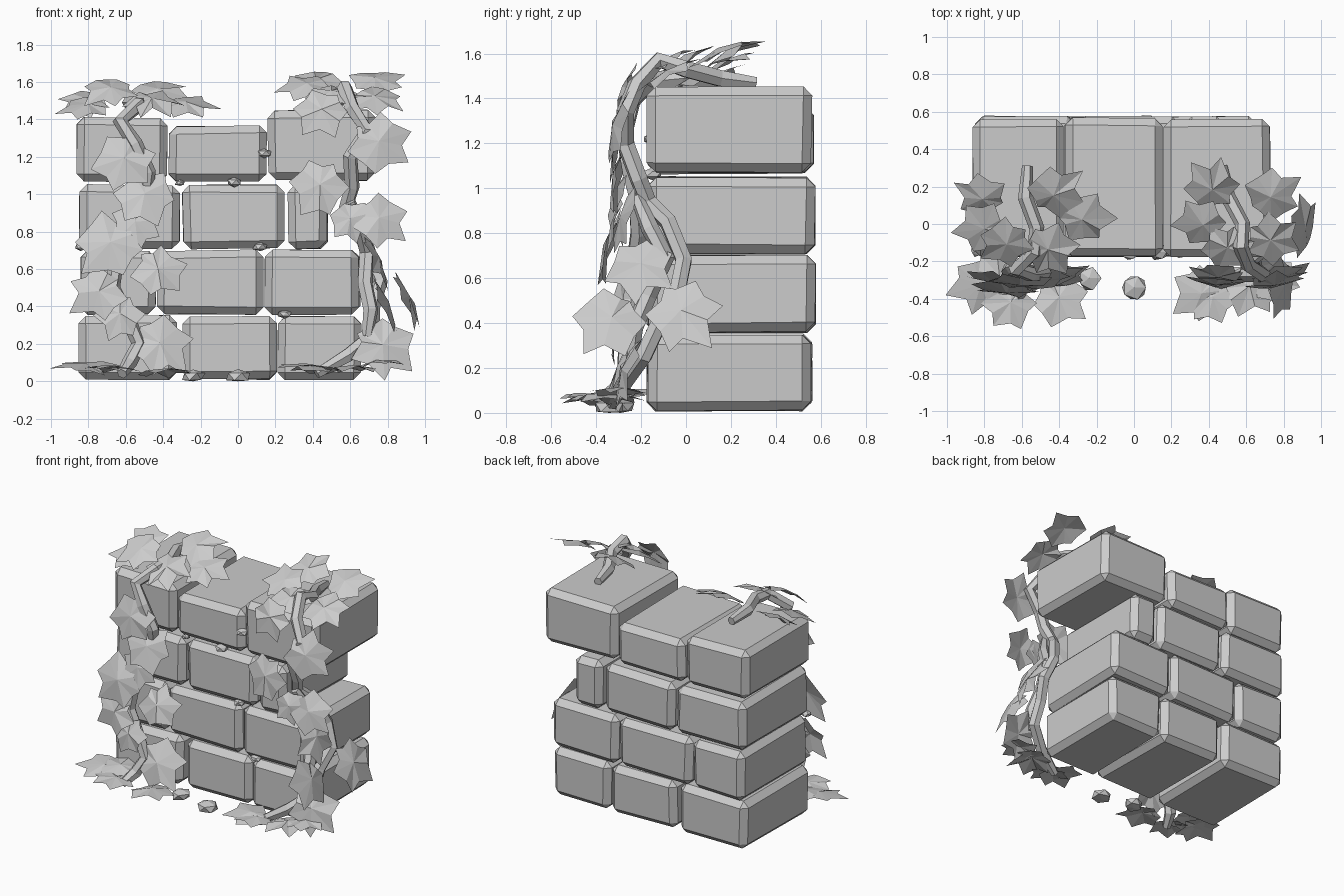
import bpy, bmesh, math, random
from mathutils import Vector, Matrix

random.seed(4)
cube = bpy.data.objects.get("Cube")
if cube:
    bpy.data.objects.remove(cube, do_unlink=True)

stone = bpy.data.materials.new("plain_grey")
stone.use_nodes = True
GREY = (0.6, 0.6, 0.6, 1)
stone.diffuse_color = GREY
stone.node_tree.nodes["Principled BSDF"].inputs["Base Color"].default_value = GREY


def finish(name, bm):
    """Turn a bmesh into a linked, flat shaded object."""
    mesh = bpy.data.meshes.new(name)
    bm.to_mesh(mesh)
    bm.free()
    mesh.materials.append(stone)
    obj = bpy.data.objects.new(name, mesh)
    bpy.context.collection.objects.link(obj)


def brick(name, x0, x1, z0, z1, y1, y0=-0.172):
    """Slightly crooked block with chamfered edges."""
    bm = bmesh.new()
    bmesh.ops.create_cube(bm, size=1)
    for v in bm.verts:
        v.co = (x0 if v.co.x < 0 else x1, y0 if v.co.y < 0 else y1, z0 if v.co.z < 0 else z1)
        v.co += Vector(random.uniform(-0.006, 0.006) for _ in range(3))
        v.co.z = max(v.co.z, 0.004)
    bmesh.ops.bevel(bm, geom=bm.edges[:], offset=0.04, segments=1, affect='EDGES')
    finish(name, bm)


def pebble(name, x, y, z, size):
    """Small low-poly stone chip."""
    bm = bmesh.new()
    bmesh.ops.create_icosphere(bm, subdivisions=1, radius=size)
    for v in bm.verts:
        v.co = v.co * random.uniform(0.8, 1.1)
        v.co.z *= 0.6
        v.co += Vector((x, y, z))
        v.co.z = max(v.co.z, 0)
    finish(name, bm)


def vine(name, points):
    """Faceted stem following a path, thinner at both ends."""
    curve = bpy.data.curves.new(name, 'CURVE')
    curve.dimensions = '3D'
    curve.bevel_depth = 0.041
    curve.bevel_resolution = 1
    curve.use_fill_caps = True
    spline = curve.splines.new('POLY')
    spline.points.add(len(points) - 1)
    spline.use_smooth = False
    for i, (p, co) in enumerate(zip(spline.points, points)):
        p.co = (*co, 1)
        p.radius = 0.7 if i in (0, len(points) - 1) else 1
    curve.materials.append(stone)
    obj = bpy.data.objects.new(name, curve)
    bpy.context.collection.objects.link(obj)


# Leaf outline: angle from the tip in degrees, radius, height
HALF = [(30, 0.72, 0), (58, 1, -0.1), (90, 0.72, 0), (122, 0.92, -0.1), (155, 0.62, -0.03)]
OUTLINE = [(0, 1.12, -0.12)] + HALF + [(180, 0.75, -0.08)] + [(-a, r, h) for a, r, h in reversed(HALF)]


def leaf(name, place, size, normal, tip):
    """Creased lobed leaf, given its facing direction and tip direction."""
    n = Vector(normal).normalized()
    t = Vector(tip)
    t = (t - n * t.dot(n)).normalized()
    frame = Matrix((t.cross(n), t, n)).transposed()
    bm = bmesh.new()
    centre = bm.verts.new(Vector(place) + n * size * 0.1)
    ring = []
    for a, r, h in OUTLINE:
        a = math.radians(a + random.uniform(-6, 6))
        r *= random.uniform(0.9, 1.06)
        co = Vector((math.sin(a) * r, math.cos(a) * r, h + random.uniform(-0.08, 0.08)))
        co = Vector(place) + frame @ (co * size)
        co.z = max(co.z, 0.004)
        ring.append(bm.verts.new(co))
    for a, b in zip(ring, ring[1:] + ring[:1]):
        bm.faces.new((centre, b, a))
    finish(name, bm)


# Courses of blocks: vertical span, back, then each block's left and right edge
COURSES = [
    (0.01, 0.35, 0.56, [(-0.85, -0.33), (-0.30, 0.205), (0.215, 0.66)]),
    (0.36, 0.70, 0.575, [(-0.84, -0.44), (-0.43, 0.135), (0.145, 0.65)]),
    (0.71, 1.05, 0.572, [(-0.85, -0.315), (-0.295, 0.245), (0.27, 0.48)]),
]
for c, (z0, z1, back, spans) in enumerate(COURSES):
    for i, (x0, x1) in enumerate(spans):
        brick(f"block_{c}_{i}", x0, x1, z0, z1, back)
brick("top_block_right", -0.86, -0.38, 1.065, 1.41, 0.56)
brick("top_block_middle", -0.37, 0.15, 1.07, 1.365, 0.565)
brick("top_block_left", 0.16, 0.73, 1.075, 1.45, 0.558)

# Chips in the joints and on the ground
CHIPS = [(-0.02, -0.15, 1.065, 0.045), (0.14, -0.15, 1.22, 0.045), (0.12, -0.15, 0.72, 0.045),
         (0.25, -0.15, 0.36, 0.04), (-0.31, -0.14, 1.06, 0.03), (-0.84, -0.14, 0.72, 0.04),
         (0.0, -0.34, 0.025, 0.07), (-0.24, -0.29, 0.025, 0.07)]
for i, chip in enumerate(CHIPS):
    pebble(f"chip_{i}", *chip)

# Climbing stems
vine("right_vine", [(-0.57, 0.31, 1.47), (-0.58, 0.14, 1.49), (-0.52, -0.02, 1.49), (-0.53, -0.15, 1.48),
                    (-0.63, -0.24, 1.39), (-0.55, -0.27, 1.27), (-0.48, -0.26, 1.12), (-0.5, -0.22, 0.97),
                    (-0.57, -0.21, 0.8), (-0.65, -0.23, 0.65), (-0.67, -0.25, 0.5), (-0.6, -0.26, 0.36),
                    (-0.53, -0.27, 0.2), (-0.58, -0.31, 0.1), (-0.62, -0.4, 0.04)])
vine("left_vine", [(0.47, 0.31, 1.47), (0.5, 0.15, 1.49), (0.58, 0.0, 1.53), (0.57, -0.12, 1.57),
                   (0.61, -0.22, 1.46), (0.69, -0.27, 1.34), (0.6, -0.27, 1.2), (0.61, -0.21, 1.04),
                   (0.58, -0.17, 0.94), (0.64, -0.08, 0.85), (0.7, -0.01, 0.68), (0.76, -0.04, 0.53),
                   (0.72, -0.12, 0.4), (0.72, -0.19, 0.25), (0.59, -0.27, 0.14), (0.42, -0.33, 0.04)])
vine("left_side_stem", [(0.6, -0.22, 0.96), (0.66, -0.16, 0.82), (0.69, -0.09, 0.69), (0.68, -0.17, 0.52),
                        (0.71, -0.23, 0.38), (0.69, -0.24, 0.24)])

# Leaves in groups: x, y, z, size
FRONT = [(-0.61, -0.31, 1.19, 0.18), (-0.5, -0.29, 1.0, 0.18), (-0.68, -0.35, 0.74, 0.2),
         (-0.43, -0.28, 0.6, 0.16), (-0.74, -0.3, 0.48, 0.17), (-0.42, -0.29, 0.2, 0.19),
         (-0.63, -0.31, 0.36, 0.14), (-0.55, -0.32, 0.85, 0.15),
         (0.75, -0.31, 1.28, 0.19), (0.44, -0.31, 1.05, 0.18), (0.75, -0.28, 0.87, 0.16),
         (0.77, -0.27, 0.19, 0.19), (0.45, -0.27, 1.45, 0.16), (0.6, -0.28, 0.87, 0.13)]
SIDE = [(0.9, -0.02, 0.45, 0.19), (0.79, -0.33, 0.42, 0.18), (0.74, -0.2, 0.66, 0.17)]
TOP = [(-0.81, 0.14, 1.5, 0.15), (-0.43, 0.16, 1.55, 0.17), (-0.8, -0.02, 1.47, 0.16),
       (-0.28, 0.03, 1.48, 0.17), (-0.46, -0.13, 1.5, 0.17), (-0.68, -0.1, 1.56, 0.16),
       (0.42, 0.19, 1.6, 0.17), (0.73, 0.15, 1.61, 0.17), (0.37, 0.0, 1.58, 0.16),
       (0.73, -0.08, 1.51, 0.17), (0.5, -0.12, 1.54, 0.16)]
GROUND = [(-0.82, -0.32, 0.08, 0.17), (-0.66, -0.42, 0.07, 0.15), (-0.4, -0.39, 0.05, 0.17),
          (-0.72, -0.28, 0.09, 0.16), (0.36, -0.37, 0.08, 0.16), (0.42, -0.39, 0.07, 0.15),
          (0.62, -0.33, 0.07, 0.17), (0.74, -0.3, 0.1, 0.14)]


def sway(amount):
    return random.uniform(-amount, amount)


def middle(x):
    """Stem position nearest to a leaf."""
    return -0.56 if x < 0 else 0.55


for i, (x, y, z, s) in enumerate(FRONT):
    away = x - middle(x)
    leaf(f"front_leaf_{i}", (x, y, z), s, (away, -1, 0.28 + sway(0.12)), (4 * away, 0, -0.6))
for i, (x, y, z, s) in enumerate(SIDE):
    leaf(f"side_leaf_{i}", (x, y, z), s, (1, -0.1 + sway(0.1), 0.45), (0, y + 0.17, -0.2))
for i, (x, y, z, s) in enumerate(TOP):
    away = x - middle(x)
    leaf(f"top_leaf_{i}", (x, y, z), s, (0.2 * away, -0.52 + sway(0.12), 1), (away, y - 0.02, 0))
for i, (x, y, z, s) in enumerate(GROUND):
    away = x - middle(x)
    leaf(f"ground_leaf_{i}", (x, y, z), s, (-0.5 * away, sway(0.15), 1), (away, y + 0.25, 0))
